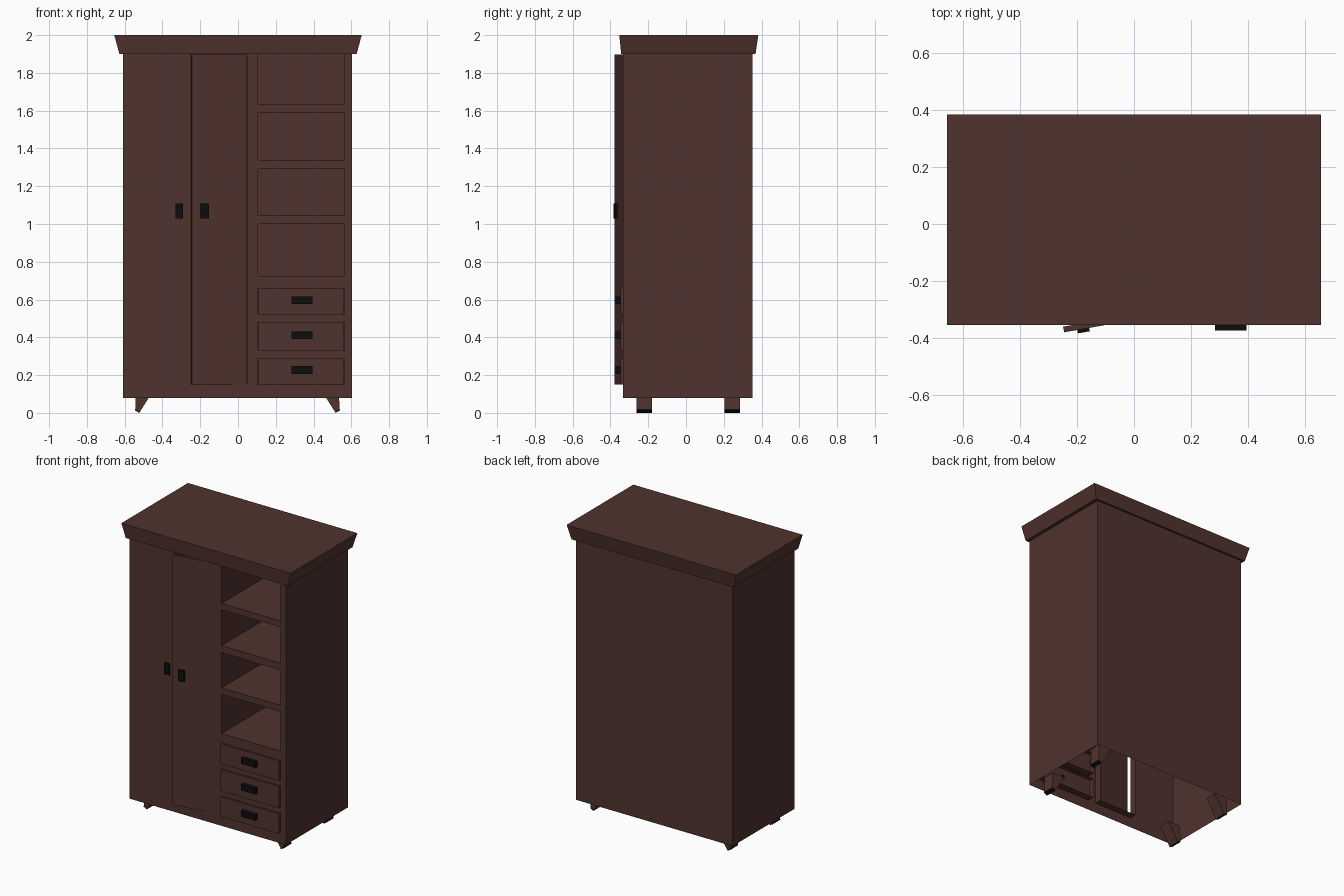
import bpy, bmesh, math
from mathutils import Matrix, Vector

if "Cube" in bpy.data.objects:
    bpy.data.objects.remove(bpy.data.objects["Cube"])


def material(name, rgb):
    m = bpy.data.materials.new(name)
    m.diffuse_color = (*rgb, 1)
    m.use_nodes = True
    m.node_tree.nodes["Principled BSDF"].inputs["Base Color"].default_value = m.diffuse_color
    return m


WOOD = material("dark_wood", (0.08, 0.033, 0.027))
BLACK = material("black_metal", (0.004, 0.004, 0.004))


def finish(name, bm, mat, recalc=True):
    bmesh.ops.remove_doubles(bm, verts=bm.verts, dist=0.0001)
    if recalc:
        bmesh.ops.recalc_face_normals(bm, faces=bm.faces)
    me = bpy.data.meshes.new(name)
    bm.to_mesh(me)
    bm.free()
    me.materials.append(mat)
    ob = bpy.data.objects.new(name, me)
    bpy.context.collection.objects.link(ob)
    return ob


def box(name, x, y, z, mat):
    bm = bmesh.new()
    bmesh.ops.create_cube(bm, size=1)
    for v in bm.verts:
        v.co = Vector(r[0] if c < 0 else r[1] for c, r in zip(v.co, (x, y, z)))
    return finish(name, bm, mat)


def prism(name, profile, y0, y1, mat):
    bm = bmesh.new()
    f = bm.faces.new([bm.verts.new((x, y0, z)) for x, z in profile])
    g = bmesh.ops.extrude_face_region(bm, geom=[f])["geom"]
    bmesh.ops.translate(bm, vec=(0, y1 - y0, 0),
                        verts=[v for v in g if isinstance(v, bmesh.types.BMVert)])
    return finish(name, bm, mat)


# Carcass: thin open-bottomed shell with front openings turned inward
L, R, F, B, Z0, Z1 = -0.608, 0.603, -0.333, 0.353, 0.08, 1.9
drawers = [(0.15, 0.29), (0.33, 0.48), (0.52, 0.66)]
shelves = [(0.725, 1.0), (1.045, 1.29), (1.34, 1.59), (1.635, 1.9)]
door = (-0.25, 0.047, 0.15, 1.9)
BAY = (0.106, 0.56)
holes = [(*door, 0.05, False)]
holes += [(*BAY, *d, 0.05, False) for d in drawers]
holes += [(*BAY, *s, 0.66, True) for s in shelves]

bm = bmesh.new()


def quad(*pts):
    bm.faces.new([bm.verts.new(p) for p in pts])


quad((L, B, Z0), (L, F, Z0), (L, F, Z1), (L, B, Z1))
quad((R, F, Z0), (R, B, Z0), (R, B, Z1), (R, F, Z1))
quad((R, B, Z0), (L, B, Z0), (L, B, Z1), (R, B, Z1))
xs = sorted({L, R, *BAY, *door[:2]})
zs = sorted({Z0, Z1} | {v for h in holes for v in h[2:4]})
for a, b in zip(xs, xs[1:]):
    for c, d in zip(zs, zs[1:]):
        mx, mz = (a + b) / 2, (c + d) / 2
        if not any(h[0] < mx < h[1] and h[2] < mz < h[3] for h in holes):
            quad((a, F, c), (b, F, c), (b, F, d), (a, F, d))
for a, b, c, d, depth, closed in holes:
    ring = [(a, c), (b, c), (b, d), (a, d)]
    for (px, pz), (qx, qz) in zip(ring, ring[1:] + ring[:1]):
        quad((px, F, pz), (px, F + depth, pz), (qx, F + depth, qz), (qx, F, qz))
    if closed:
        quad(*[(x, F + depth, z) for x, z in ring])
bmesh.ops.remove_doubles(bm, verts=bm.verts, dist=0.0001)
bmesh.ops.dissolve_limit(bm, angle_limit=0.01, verts=bm.verts, edges=bm.edges)
finish("cabinet_body", bm, WOOD)

# Flared crown
bm = bmesh.new()
bmesh.ops.create_cube(bm, size=1)
for v in bm.verts:
    top = v.co.z > 0
    sx = 0.655 if top else 0.628
    y0, y1 = (-0.353, 0.383) if top else (-0.343, 0.368)
    v.co = (math.copysign(sx, v.co.x), y0 if v.co.y < 0 else y1, 2.0 if top else 1.9)
finish("crown", bm, WOOD)

# Door slightly ajar, hinged on its right edge, with its pull
hinge = Vector((0.045, -0.328, 0))
turn = Matrix.Translation(hinge) @ Matrix.Rotation(math.radians(10), 4, 'Z')
for ob in (box("right_door", (-0.294, 0), (0, 0.02), (0.15, 1.898), WOOD),
           box("right_door_pull", (-0.247, -0.205), (-0.012, 0), (1.03, 1.108), BLACK)):
    ob.data.transform(turn)
box("left_door_pull", (-0.331, -0.291), (-0.346, F), (1.03, 1.108), BLACK)

# Drawers with bar pulls and fixing posts
for i, (c, d) in enumerate(drawers):
    m = (c + d) / 2 + 0.007
    box(f"drawer_{i}", (0.108, 0.558), (-0.346, -0.315), (c, d), WOOD)
    box(f"drawer_pull_{i}", (0.283, 0.394), (-0.373, -0.345), (m - 0.02, m + 0.02), BLACK)
    box(f"pull_post_{i}", (0.33, 0.35), (-0.346, -0.305), (m - 0.01, m + 0.01), BLACK)

# Splayed tapered legs with dark foot tips
leg = [(0.438, 0.13), (0.536, 0.13), (0.541, 0.02), (0.516, 0.006)]
tip = [(0.516, 0.006), (0.541, 0.02), (0.543, 0.013), (0.519, 0.0)]
for side, s in (("right", 1), ("left", -1)):
    for end, y0, y1 in (("front", -0.263, -0.18), ("back", 0.204, 0.287)):
        for part, prof, mat in (("leg", leg, WOOD), ("foot", tip, BLACK)):
            prism(f"{end}_{side}_{part}", [(s * x - 0.003, z) for x, z in prof], y0, y1, mat)
